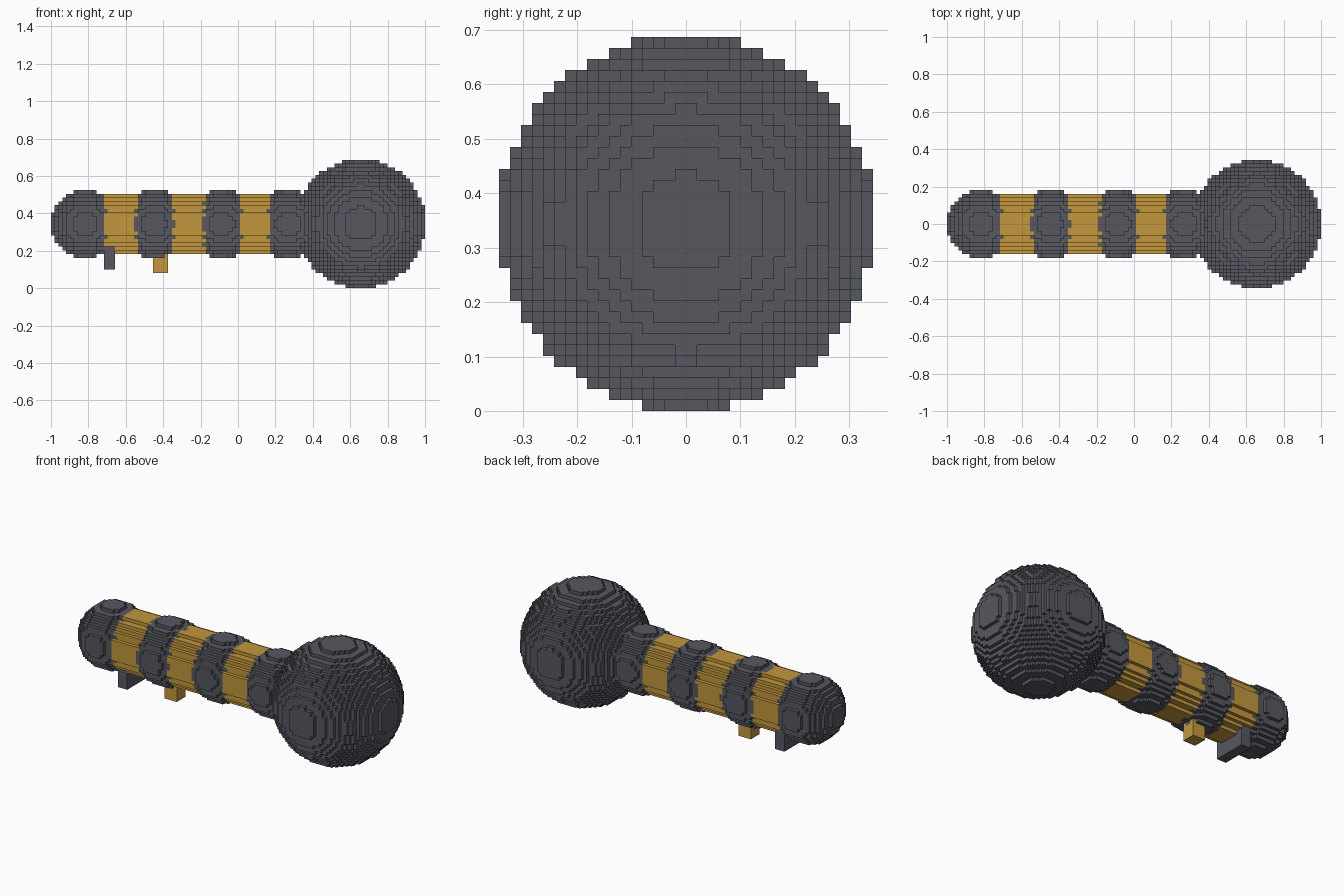
import bpy
import bmesh
from math import floor, ceil
from mathutils import Vector

cube = bpy.data.objects.get("Cube")
if cube:
    bpy.data.objects.remove(cube, do_unlink=True)

CELLS_LONG = 99
CELL = 2 / CELLS_LONG
AXIS = 17                      # height of the centre line, in cells


def make_material(name, color):
    mat = bpy.data.materials.new(name)
    mat.use_nodes = True
    mat.diffuse_color = color
    mat.node_tree.nodes["Principled BSDF"].inputs["Base Color"].default_value = color
    return mat


slate = make_material("slate_grey", (0.092, 0.098, 0.117, 1))
gold = make_material("gold", (0.54, 0.31, 0.045, 1))

owner = {}                     # filled cell -> part name; later parts overwrite


def fill(part, low, high, inside=lambda p: True):
    """Claim every cell in a box whose centre passes the test."""
    for x in range(floor(low[0]), ceil(high[0])):
        for y in range(floor(low[1]), ceil(high[1])):
            for z in range(floor(low[2]), ceil(high[2])):
                if inside(Vector((x + 0.5, y + 0.5, z + 0.5))):
                    owner[x, y, z] = part


def fill_ball(part, center, radius):
    c = Vector(center)
    r = Vector((radius, radius, radius))
    fill(part, c - r, c + r, lambda p: (p - c).length <= radius)


def build(part, material):
    """Make the outer skin of one part's cells."""
    bm = bmesh.new()
    corners = {}

    def vert(p):
        if p not in corners:
            x, y, z = p
            corners[p] = bm.verts.new(((x - CELLS_LONG / 2) * CELL, y * CELL, z * CELL))
        return corners[p]

    for cell in [c for c, name in owner.items() if name == part]:
        for axis in range(3):
            for side in (0, 1):
                beyond = list(cell)
                beyond[axis] += 2 * side - 1
                if tuple(beyond) in owner:
                    continue
                u, v = (axis + 1) % 3, (axis + 2) % 3
                loop = []
                for du, dv in ((0, 0), (1, 0), (1, 1), (0, 1)):
                    p = list(cell)
                    p[axis] += side
                    p[u] += du
                    p[v] += dv
                    loop.append(vert(tuple(p)))
                bm.faces.new(loop if side else loop[::-1])
    mesh = bpy.data.meshes.new(part)
    bm.to_mesh(mesh)
    bm.free()
    mesh.materials.append(material)
    bpy.context.collection.objects.link(bpy.data.objects.new(part, mesh))


# Long round shaft
fill("shaft", (9, -8, AXIS - 8), (75, 8, AXIS + 8),
     lambda p: p.y ** 2 + (p.z - AXIS) ** 2 <= 64)

# Small stud and wide plate hanging underneath
fill("lower_stud", (27, -2, 4), (31, 2, 10))
fill("lower_plate", (14, -5, 5), (17, 5, 11))

# Ring-like balls threaded on the shaft
balls = {"end_ball": 9.1, "second_ball": 27.4, "third_ball": 45.2, "neck_ball": 62.8}
for name, x in balls.items():
    fill_ball(name, (x, 0, AXIS), 9.15)

# Large head
fill_ball("head", (82, 0, AXIS + 0.1), 17.1)

# Trim cells beyond the overall bounds
for cell in list(owner):
    if not (0 <= cell[0] < CELLS_LONG and 0 <= cell[2] < 2 * AXIS):
        del owner[cell]

for name in sorted(set(owner.values())):
    build(name, gold if name in ("shaft", "lower_stud") else slate)
